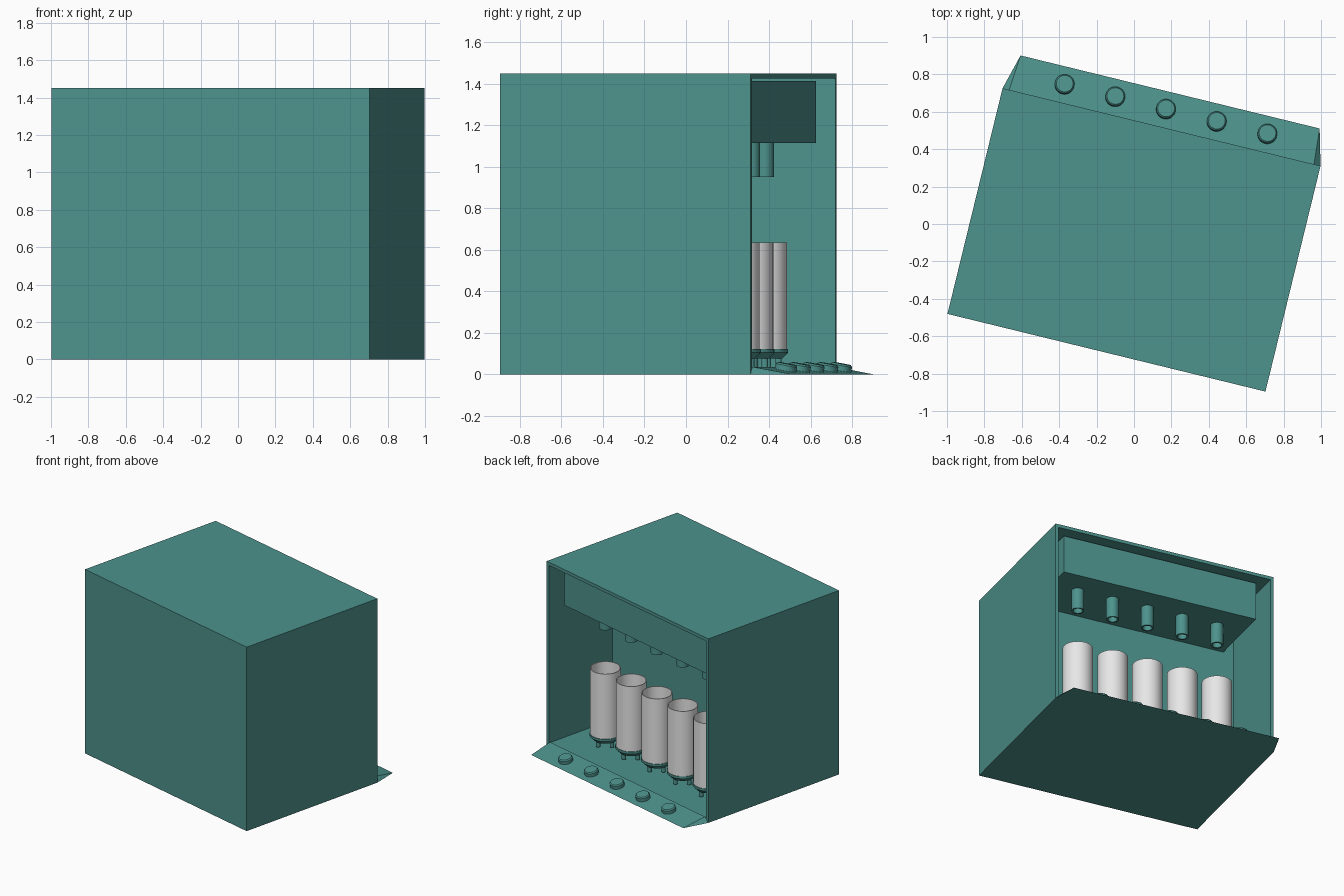
import bpy, bmesh, math
from mathutils import Matrix, Vector

old = bpy.data.objects.get("Cube")
if old:
    bpy.data.objects.remove(old, do_unlink=True)

# Main sizes, in the cabinet's own unrotated frame
W, D, H, T = 1.75, 1.242, 1.45, 0.036
BACK = D / 2
RECESS = 0.605
ROW_V = BACK - 0.281
LIP = 0.193
SPACING = 0.279
PLACE = Matrix.Translation((0, -0.085, 0)) @ Matrix.Rotation(math.radians(-13.72), 4, 'Z')


def material(name, rgb):
    m = bpy.data.materials.new(name)
    m.use_nodes = True
    m.diffuse_color = (*rgb, 1)
    m.node_tree.nodes["Principled BSDF"].inputs["Base Color"].default_value = (*rgb, 1)
    return m


TEAL = material("teal", (0.075, 0.29, 0.265))
GREY = material("light grey", (0.8, 0.8, 0.8))


def finish(name, bm, mat, local=Matrix(), smooth=False):
    bmesh.ops.recalc_face_normals(bm, faces=bm.faces)
    me = bpy.data.meshes.new(name)
    bm.to_mesh(me)
    bm.free()
    me.materials.append(mat)
    ob = bpy.data.objects.new(name, me)
    bpy.context.collection.objects.link(ob)
    ob.matrix_world = PLACE @ local
    if smooth:
        bpy.ops.object.select_all(action='DESELECT')
        ob.select_set(True)
        bpy.context.view_layer.objects.active = ob
        bpy.ops.object.shade_smooth_by_angle(angle=math.radians(35))
    return ob


def box(lo, hi):
    lo, hi = Vector(lo), Vector(hi)
    bm = bmesh.new()
    bmesh.ops.create_cube(bm, size=1)
    bmesh.ops.scale(bm, vec=hi - lo, verts=bm.verts)
    bmesh.ops.translate(bm, vec=(lo + hi) / 2, verts=bm.verts)
    return bm


def lathe(profile, n=32):
    """Revolve (radius, height) points about z; zero radius closes an end."""
    bm = bmesh.new()
    verts = [bm.verts.new((r, 0, z)) for r, z in profile]
    edges = [bm.edges.new(pair) for pair in zip(verts, verts[1:])]
    bmesh.ops.spin(bm, geom=verts + edges, axis=(0, 0, 1), cent=(0, 0, 0),
                   angle=math.tau, steps=n)
    bmesh.ops.remove_doubles(bm, verts=bm.verts, dist=0.0001)
    return bm


# Cabinet with a recess sunk into its back
bm = box((-W / 2, -BACK, 0), (W / 2, BACK, H))
opening = max(bm.faces, key=lambda f: f.calc_center_median().y)
bmesh.ops.inset_individual(bm, faces=[opening], thickness=T)
pushed = bmesh.ops.extrude_discrete_faces(bm, faces=[opening])["faces"][0]
bmesh.ops.translate(bm, vec=(0, -RECESS, 0), verts=pushed.verts)
finish("cabinet", bm, TEAL)

# Dispenser block hung from the recess ceiling
finish("dispenser_block", box((-W / 2 + 0.105, BACK - RECESS, 1.115),
                              (W / 2 - 0.105, BACK - 0.077, H - T)), TEAL)

# Tapered wedge lip in front of the opening
bm = bmesh.new()
outline = [(W / 2, BACK, 0), (W / 2 - 0.052, BACK + LIP, 0), (W / 2 - T, BACK, T)]
left = [bm.verts.new(p) for p in outline]
right = [bm.verts.new((-x, y, z)) for x, y, z in outline]
bm.faces.new(left)
bm.faces.new(right)
for i in range(3):
    j = (i + 1) % 3
    bm.faces.new((left[i], left[j], right[j], right[i]))
finish("lip", bm, TEAL)

# Five repeated stations
TILT = Matrix.Rotation(-math.atan2(T, LIP), 4, 'X')
for i in range(5):
    u = (i - 2) * SPACING
    row = Matrix.Translation((u, ROW_V, 0))

    finish(f"nozzle_{i + 1}", lathe([(0, 1.10), (0.034, 1.10), (0.034, 0.95),
                                     (0.046, 0.95), (0.046, 1.12)]), TEAL, row, True)

    finish(f"cup_{i + 1}", lathe([(0, 0.12), (0.11, 0.12), (0.11, 0.635),
                                  (0.104, 0.635), (0.104, 0.14), (0, 0.14)]), GREY, row, True)

    finish(f"cup_holder_{i + 1}", lathe([(0, 0.075), (0.085, 0.075), (0.115, 0.105),
                                         (0.115, 0.122), (0, 0.122)]), TEAL, row, True)

    for k in range(4):
        a = k * math.pi / 2
        foot = row @ Matrix.Translation((0.07 * math.cos(a), 0.07 * math.sin(a), 0))
        finish(f"holder_leg_{i + 1}_{k + 1}",
               lathe([(0, T), (0.016, T), (0.016, 0.08), (0, 0.08)], 12), TEAL, foot, True)

    seat = Matrix.Translation((u, BACK + LIP / 2, T / 2)) @ TILT
    finish(f"button_{i + 1}", lathe([(0, 0), (0.052, 0), (0.052, 0.026),
                                     (0.045, 0.034), (0, 0.034)]), TEAL, seat, True)
